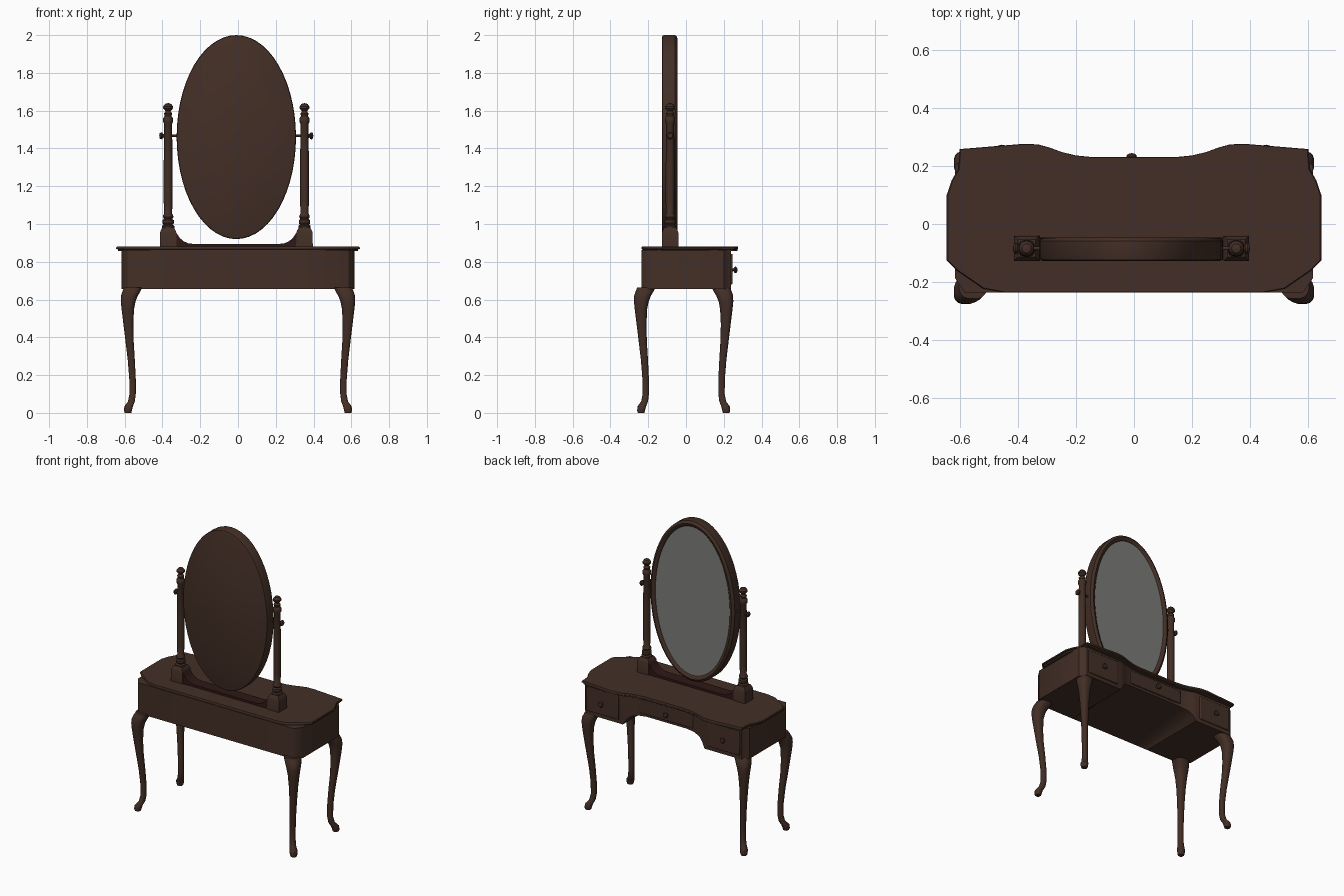
import bpy, bmesh, math
from mathutils import Vector

if "Cube" in bpy.data.objects:
    bpy.data.objects.remove(bpy.data.objects["Cube"])


def material(name, rgb):
    m = bpy.data.materials.new(name)
    m.diffuse_color = (*rgb, 1)
    m.use_nodes = True
    m.node_tree.nodes["Principled BSDF"].inputs["Base Color"].default_value = m.diffuse_color
    return m


WOOD = material("dark brown wood", (0.056, 0.028, 0.019))
RED = material("deep red brown wood", (0.028, 0.009, 0.008))
GLASS = material("grey mirror glass", (0.2, 0.2, 0.195))


def loft(name, rings, mat):
    """Skin a list of equal-sized rings and cap both ends."""
    bm = bmesh.new()
    vs = [[bm.verts.new(p) for p in r] for r in rings]
    n = len(vs[0])
    for a, b in zip(vs, vs[1:]):
        for i in range(n):
            j = (i + 1) % n
            bm.faces.new((a[i], a[j], b[j], b[i]))
    bm.faces.new(vs[0])
    bm.faces.new(vs[-1])
    bmesh.ops.recalc_face_normals(bm, faces=bm.faces)
    me = bpy.data.meshes.new(name)
    bm.to_mesh(me)
    bm.free()
    me.materials.append(mat)
    ob = bpy.data.objects.new(name, me)
    bpy.context.collection.objects.link(ob)
    return ob


def lathe(name, profile, origin, axis, mat, seg=16):
    """Turn a (radius, distance) profile about an axis."""
    q = Vector((0, 0, 1)).rotation_difference(Vector(axis))
    rings = []
    for r, d in profile:
        r = max(r, 0.0008)
        rings.append([Vector(origin) + q @ Vector((r * math.cos(t), r * math.sin(t), d))
                      for t in (2 * math.pi * i / seg for i in range(seg))])
    return loft(name, rings, mat)


def box(name, x, y, z, mat, bevel=0.0):
    rings = [[(x[0], y[0], h), (x[1], y[0], h), (x[1], y[1], h), (x[0], y[1], h)] for h in z]
    ob = loft(name, rings, mat)
    if bevel:
        m = ob.modifiers.new("bevel", 'BEVEL')
        m.width = bevel
        m.segments = 2
    return ob


# Tabletop: shaped outline with a stepped edge
half = [(0, .23), (.14, .23), (.2, .236), (.25, .248), (.29, .263), (.33, .274), (.38, .276),
        (.60, .258), (.605, .19), (.628, .15), (.645, .10), (.645, -.125), (.61, -.16),
        (.52, -.222), (.45, -.235), (0, -.235)]
outline = half + [(-x, y) for x, y in half[-2:0:-1]]
loft("tabletop", [[(x * s, .02 + (y - .02) * s, z) for x, y in outline]
                  for s, z in ((.983, .858), (.985, .866), (1, .868), (1, .875), (.994, .88))], WOOD)

# Cabinet body: columns of (x, front y, rear y, bottom z at drawer side)
cols = [(.0, .205, -.235, .735), (.15, .205, -.235, .735), (.21, .21, -.235, .73),
        (.26, .224, -.235, .715), (.285, .233, -.235, .69), (.305, .239, -.235, .655),
        (.582, .239, -.235, .655), (.585, .23, -.233, .655), (.617, .2, -.185, .655)]
cols = [(-x, a, b, z) for x, a, b, z in cols[:0:-1]] + cols
loft("cabinet_body", [[(x, a, .862), (x, a, z), (x, b, .655), (x, b, .862)]
                      for x, a, b, z in cols], WOOD)

# Drawer fronts and knobs
KNOB = [(.008, 0), (.007, .008), (.016, .014), (.018, .02), (.013, .027), (0, .03)]
box("centre_drawer_front", (-.2, .2), (.195, .214), (.752, .845), WOOD, .004)
lathe("centre_drawer_knob", KNOB, (-.008, .214, .797), (0, 1, 0), WOOD, 12)
for side, s in (("left", -1), ("right", 1)):
    x = sorted((s * .335, s * .57))
    box(side + "_drawer_front", x, (.23, .246), (.68, .842), WOOD, .004)
    lathe(side + "_drawer_knob", KNOB, (s * .455, .243, .757), (0, 1, 0), WOOD, 12)

# Cabriole legs: (z, inner, outer) extents measured along x
LEG = [(.665, .505, .603), (.645, .515, .612), (.62, .53, .62), (.59, .542, .621), (.55, .55, .617),
       (.47, .554, .607), (.38, .552, .596), (.28, .546, .584), (.18, .541, .576), (.10, .541, .575),
       (.06, .546, .583), (.035, .556, .602), (.012, .562, .604), (0, .565, .60)]


def squarish(t):
    return math.copysign(abs(t) ** .75, t)


for sx, nx in ((-1, "left"), (1, "right")):
    for sy, ny, shift in ((-1, "front", .345), (1, "rear", .37)):
        rings = []
        for z, a, b in LEG:
            c, h = (a + b) / 2, (b - a) / 2
            rings.append([(sx * (c + h * squarish(math.cos(t))),
                           sy * (c - shift + h * squarish(math.sin(t))), z)
                          for t in (math.pi * (i + .5) / 8 for i in range(16))])
        loft(f"{ny}_{nx}_leg", rings, WOOD)

# Mirror stand: shift slightly off centre, standing on the tabletop
CX, CY = -.009, -.084
bar = [(.325, .965), (.312, .945), (.30, .927), (.28, .909), (.255, .898), (.23, .895)]
bar = [(.325, .875)] + bar + [(-x, z) for x, z in bar[::-1]] + [(-.325, .875)]
loft("stand_crossbar", [[(CX + x, y, z) for x, z in bar] for y in (-.122, -.046)], RED)

POST = [(.033, .978), (.033, .99), (.024, .996), (.030, 1.004), (.030, 1.02), (.022, 1.027),
        (.028, 1.037), (.027, 1.045), (.021, 1.055), (.0235, 1.12), (.0235, 1.3), (.021, 1.53),
        (.026, 1.54), (.026, 1.56), (.018, 1.572), (.022, 1.585), (.013, 1.597), (.026, 1.612),
        (.026, 1.622), (.016, 1.636), (0, 1.64)]
PIVOT = [(.006, -.07), (.006, .024), (.012, .026), (.009, .032), (.018, .038), (.019, .044),
         (.013, .051), (0, .053)]
for side, s in (("left", -1), ("right", 1)):
    px = CX + s * .361
    loft(side + "_stand_block",
         [[(px + i * w, CY + j * w, z) for i, j in ((-1, -1), (1, -1), (1, 1), (-1, 1))]
          for w, z in ((.044, .875), (.043, .955), (.038, .968), (.03, .982))], WOOD)
    lathe(side + "_mirror_post", POST, (px, CY, 0), (0, 0, 1), WOOD)
    lathe(side + "_pivot_knob", PIVOT, (px - s * .006, CY, 1.467), (s, 0, 0), WOOD, 12)


# Oval mirror frame and glass
def oval(inset, y, n=56):
    return [(CX + (.316 - inset) * math.cos(t), y, 1.46 + (.54 - inset) * math.sin(t))
            for t in (2 * math.pi * i / n for i in range(n))]


loft("mirror_frame", [oval(i, y) for i, y in (
    (.01, -.127), (.003, -.124), (0, -.117), (0, -.058), (.006, -.05), (.016, -.046),
    (.027, -.049), (.036, -.056), (.04, -.066))], WOOD)
loft("mirror_glass", [oval(.037, -.067), oval(.037, -.059)], GLASS)

# Smooth rounded surfaces, keep edges sharp
bpy.ops.object.select_all(action='SELECT')
bpy.context.view_layer.objects.active = bpy.data.objects["tabletop"]
bpy.ops.object.shade_smooth_by_angle(angle=math.radians(35))
